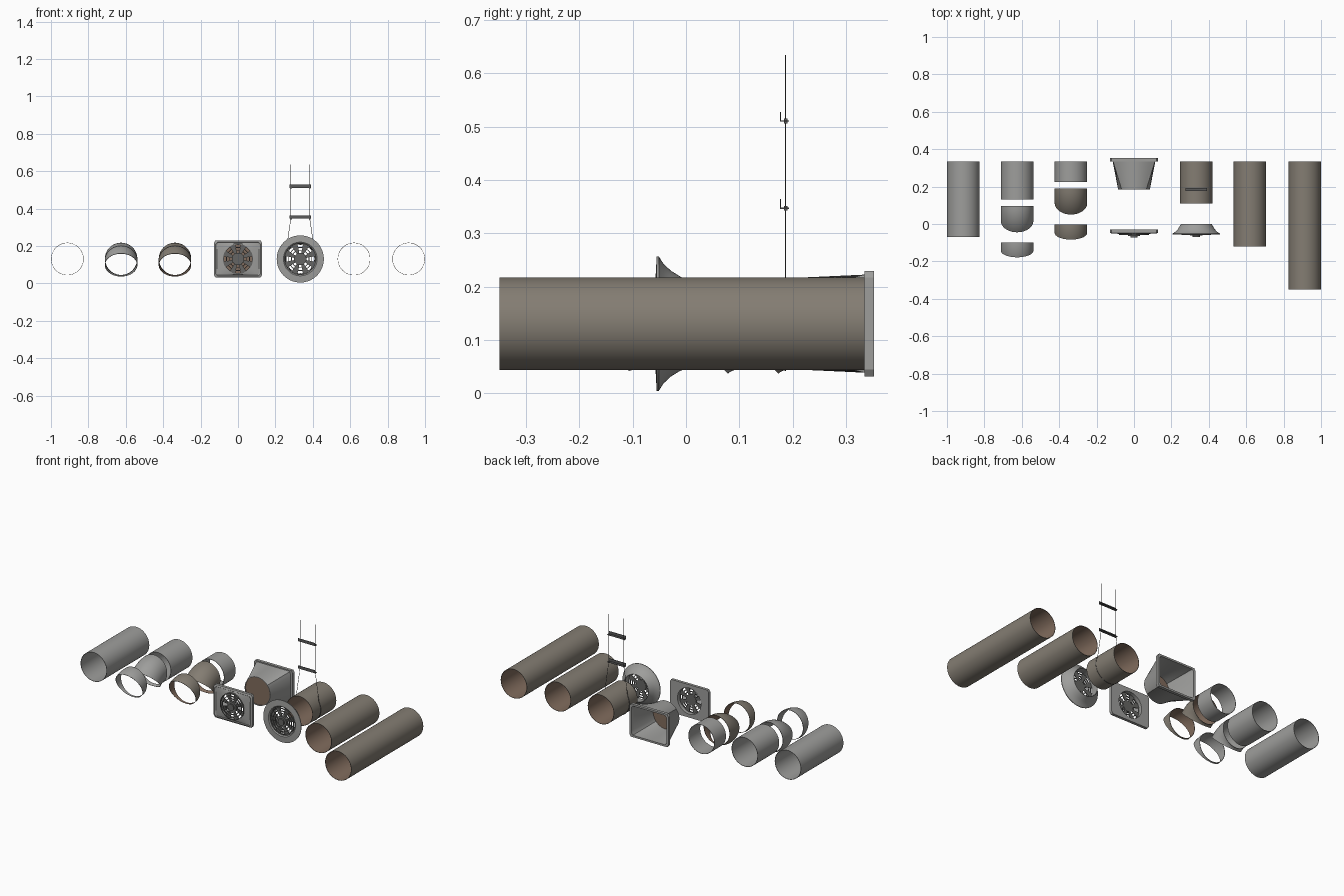
import bpy, bmesh
from math import sin, cos, pi, radians

cube = bpy.data.objects.get("Cube")
if cube:
    bpy.data.objects.remove(cube)


def material(name, r, g, b):
    m = bpy.data.materials.new(name)
    m.use_nodes = True
    m.diffuse_color = (r, g, b, 1)
    m.node_tree.nodes["Principled BSDF"].inputs["Base Color"].default_value = (r, g, b, 1)
    return m


GREY = material("light grey metal", 0.34, 0.34, 0.33)
WARM = material("warm grey duct", 0.23, 0.205, 0.17)
BROWN = material("brown lining", 0.22, 0.15, 0.11)
DARK = material("dark grey grille", 0.13, 0.13, 0.125)
STEEL = material("hanger steel", 0.1, 0.1, 0.1)

R = 0.087       # duct radius
CZ = 0.1305     # height of the duct axis
WALL = 0.002
BACK = 0.335    # shared rear line of the straight ducts
BEND = 0.11     # centreline radius of the bends
N = 64


def finish(name, bm, mats, smooth=True):
    bmesh.ops.recalc_face_normals(bm, faces=bm.faces)
    me = bpy.data.meshes.new(name)
    bm.to_mesh(me)
    bm.free()
    for m in mats:
        me.materials.append(m)
    if smooth:
        me.shade_smooth()
        me.set_sharp_from_angle(angle=radians(32))
    ob = bpy.data.objects.new(name, me)
    bpy.context.collection.objects.link(ob)
    return ob


def loft(name, loops, mats, inner_from=None):
    """Skin a closed chain of loops; bands from inner_from on use the second material."""
    bm = bmesh.new()
    rings = [[bm.verts.new(p) for p in lp] for lp in loops]
    for i, a in enumerate(rings):
        b = rings[(i + 1) % len(rings)]
        for j in range(len(a)):
            k = (j + 1) % len(a)
            f = bm.faces.new((a[j], a[k], b[k], b[j]))
            f.material_index = int(inner_from is not None and inner_from <= i < len(rings) - 1)
    return finish(name, bm, mats)


def circle(x, y, r, tilt=0, z=CZ):
    pts = []
    for i in range(N):
        a = 2 * pi * i / N
        pts.append((x + r * cos(a), y - r * sin(a) * sin(tilt), z + r * sin(a) * cos(tilt)))
    return pts


def box(x, y, hw, hh):
    pts = []
    for i in range(N):
        c, s = cos(2 * pi * i / N), sin(2 * pi * i / N)
        k = min(hw / max(abs(c), 1e-6), hh / max(abs(s), 1e-6))
        pts.append((x + k * c, y, CZ + k * s))
    return pts


def duct(name, x, back, front, outer, inner):
    loops = [circle(x, back, R), circle(x, front, R),
             circle(x, front, R - WALL), circle(x, back, R - WALL)]
    return loft(name, loops, [outer, inner], 2)


def bend(name, x, back, angle, outer, inner, steps=8):
    def station(i, r):
        t = radians(angle) * i / steps
        return circle(x, back - BEND * sin(t), r, t, CZ - BEND * (1 - cos(t)))
    loops = [station(i, R) for i in range(steps + 1)]
    loops += [station(i, R - WALL) for i in reversed(range(steps + 1))]
    return loft(name, loops, [outer, inner], steps + 1)


def revolve(name, x, profile, mat):
    return loft(name, [circle(x, y, r) for y, r in profile], [mat])


def prism(name, pts, y0, y1, mat):
    """Extrude an x-z outline from y0 to y1."""
    bm = bmesh.new()
    face = bm.faces.new([bm.verts.new((px, y0, pz)) for px, pz in pts])
    out = bmesh.ops.extrude_face_region(bm, geom=[face])
    for v in out["geom"]:
        if isinstance(v, bmesh.types.BMVert):
            v.co.y = y1
    return finish(name, bm, [mat], False)


def disc(name, x, r, y0, y1, mat):
    return prism(name, [(p[0], p[2]) for p in circle(x, 0, r)], y0, y1, mat)


def grille(prefix, x, y, radius):
    # Blades, with open radial slots between them
    for i in range(8):
        mid = 2 * pi * (i + 0.5) / 8
        half = radians(12)
        pts = []
        for r, signs in ((0.028, (-1, 0, 1)), (radius, (1, 0, -1))):
            pts += [(x + r * cos(mid + s * half), CZ + r * sin(mid + s * half)) for s in signs]
        prism(f"{prefix}_blade_{i + 1}", pts, y + 0.010, y + 0.006, DARK)
    # Concentric rings in front of the blades
    for i, r in enumerate((0.045, 0.06, 0.075)):
        revolve(f"{prefix}_ring_{i + 1}", x,
                [(y, r), (y, r + 0.004), (y + 0.006, r + 0.004), (y + 0.006, r)], DARK)
    # Stepped centre hub
    disc(prefix + "_hub", x, 0.033, y + 0.011, y - 0.004, DARK)
    disc(prefix + "_hub_cap", x, 0.02, y - 0.004, y - 0.011, DARK)


# Straight ducts
duct("long_grey_duct", -0.9125, BACK, -0.07, GREY, GREY)
duct("medium_grey_duct", -0.625, BACK, 0.13, GREY, GREY)
duct("short_grey_duct", -0.337, BACK, 0.225, GREY, GREY)
duct("short_warm_duct", 0.333, BACK, 0.11, WARM, BROWN)
duct("medium_warm_duct", 0.62, BACK, -0.12, WARM, BROWN)
duct("long_warm_duct", 0.9125, BACK, -0.35, WARM, BROWN)

# Downward bends, steep and shallow
for tag, x, back, outer, inner in (("grey", -0.625, 0.095, GREY, GREY),
                                   ("warm", -0.337, 0.19, WARM, BROWN)):
    bend(tag + "_steep_bend", x, back, 45, outer, inner)
    bend(tag + "_shallow_bend", x, back - 0.193, 24, outer, inner)

# Round-to-rectangular hood with rear flange
loft("hood", [circle(0, 0.185, R - 0.002), box(0, 0.335, 0.114, 0.092),
              box(0, 0.335, 0.129, 0.099), box(0, 0.353, 0.129, 0.099),
              box(0, 0.353, 0.116, 0.088), box(0, 0.335, 0.11, 0.088),
              circle(0, 0.185, R - 0.005)], [GREY])
disc("hood_damper", 0, R - 0.004, 0.194, 0.191, BROWN)

# Rectangular vent
loft("vent_frame", [box(0, -0.03, 0.129, 0.099), box(0, -0.047, 0.129, 0.099),
                    box(0, -0.051, 0.12, 0.09), box(0, -0.047, 0.112, 0.087),
                    circle(0, -0.053, 0.084), circle(0, -0.053, 0.078),
                    circle(0, -0.03, 0.078)], [GREY])
grille("vent", 0, -0.06, 0.08)

# Round flared diffuser
revolve("diffuser_flare", 0.333,
        [(0, 0.082), (-0.01, 0.088), (-0.028, 0.099), (-0.042, 0.112), (-0.051, 0.126),
         (-0.055, 0.126), (-0.057, 0.09), (-0.052, 0.084), (-0.03, 0.08), (0, 0.08)], GREY)
grille("diffuser", 0.333, -0.058, 0.084)

# Hanger wire, slung under the duct
HX, HY = 0.333, 0.187
side = [(0.05, 0.635), (0.05, 0.35), (0.075, 0.18)]
sling = [((R + 0.001) * cos(a), CZ + (R + 0.001) * sin(a))
         for a in (radians(30) - radians(240) * i / 24 for i in range(1, 24))]
path = side + sling + [(-px, pz) for px, pz in reversed(side)]
curve = bpy.data.curves.new("hanger_wire", "CURVE")
curve.dimensions = "3D"
curve.bevel_depth = 0.0013
curve.bevel_resolution = 1
curve.use_fill_caps = True
line = curve.splines.new("POLY")
line.points.add(len(path) - 1)
for p, (px, pz) in zip(line.points, path):
    p.co = (HX + px, HY, pz, 1)
curve.materials.append(STEEL)
bpy.context.collection.objects.link(bpy.data.objects.new("hanger_wire", curve))


def block(name, x, y, z, w, d, h):
    prism(name, [(x - w / 2, z - h / 2), (x + w / 2, z - h / 2),
                 (x + w / 2, z + h / 2), (x - w / 2, z + h / 2)], y - d / 2, y + d / 2, STEEL)


# Angle-section crossbars with nuts on the wires
for tag, z in (("lower", 0.347), ("upper", 0.511)):
    block(tag + "_crossbar_base", HX, HY - 0.002, z, 0.116, 0.016, 0.002)
    block(tag + "_crossbar_lip", HX, HY - 0.01, z + 0.008, 0.116, 0.002, 0.018)
    for s in (-1, 1):
        block(f"{tag}_nut_{'left' if s > 0 else 'right'}", HX + s * 0.05, HY, z, 0.009, 0.007, 0.009)
